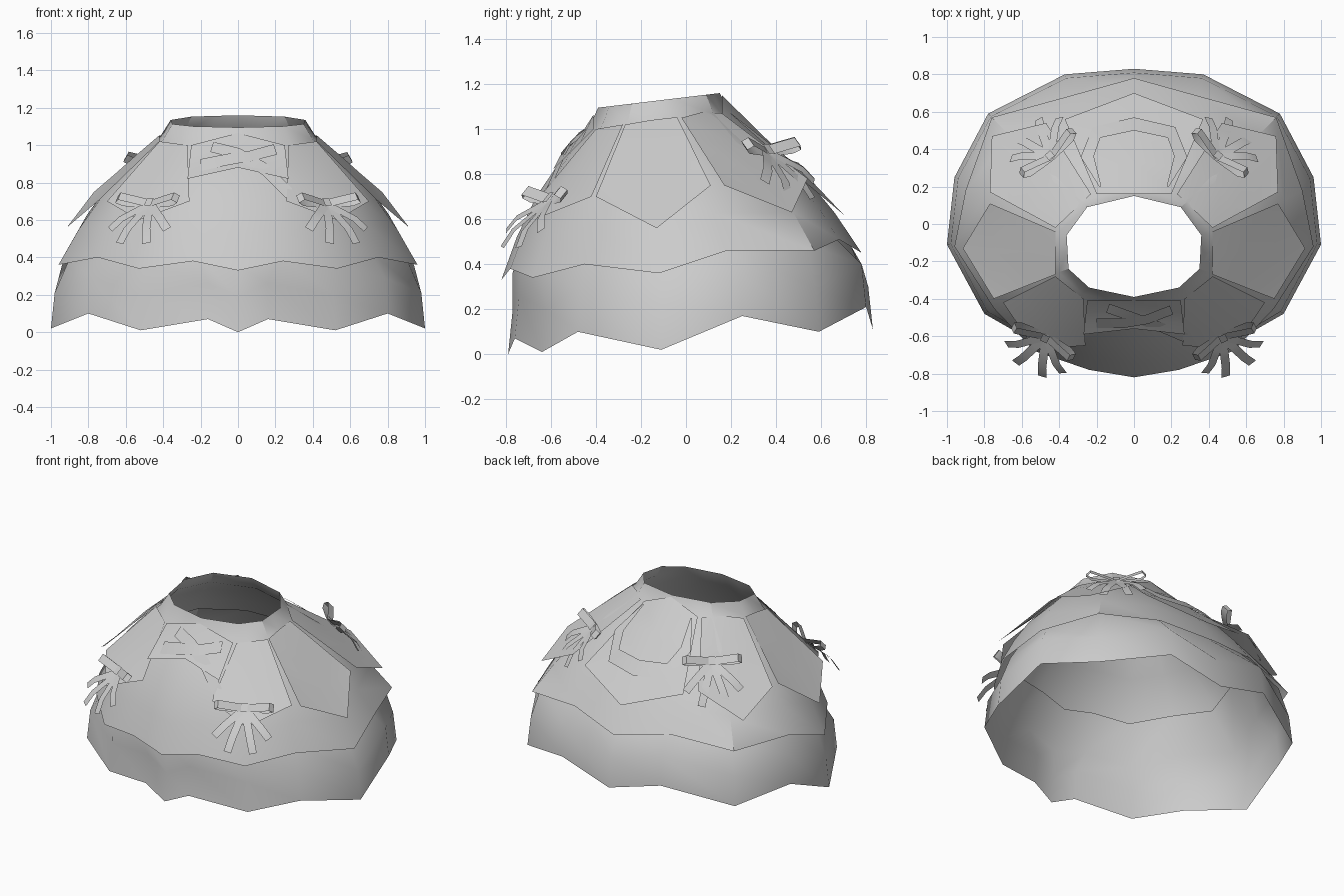
import bpy, math
from mathutils import Vector
from mathutils.bvhtree import BVHTree

cube = bpy.data.objects.get("Cube")
if cube:
    bpy.data.objects.remove(cube, do_unlink=True)

GREY = (0.6, 0.6, 0.6, 1)
cloth = bpy.data.materials.new("grey_cloth")
cloth.use_nodes = True
cloth.diffuse_color = GREY
cloth.node_tree.nodes["Principled BSDF"].inputs["Base Color"].default_value = GREY


def add_mesh(name, verts, faces):
    mesh = bpy.data.meshes.new(name)
    mesh.from_pydata([tuple(v) for v in verts], [], faces)
    mesh.materials.append(cloth)
    obj = bpy.data.objects.new(name, mesh)
    bpy.context.collection.objects.link(obj)
    bpy.ops.object.select_all(action="DESELECT")
    obj.select_set(True)
    bpy.context.view_layer.objects.active = obj
    bpy.ops.object.shade_smooth_by_angle(angle=math.radians(35))
    return obj


def grid_faces(rows, cols, closed=False):
    faces = []
    for r in range(rows - 1):
        for c in range(cols if closed else cols - 1):
            d = (c + 1) % cols
            a, b = r * cols, (r + 1) * cols
            faces.append((a + c, b + c, b + d, a + d))
    return faces


def loft(name, half_rings):
    # each half ring runs from the front centre round the left to the back centre
    verts = []
    for half in half_rings:
        verts += half + [Vector((-p.x, p.y, p.z)) for p in half[-2:0:-1]]
    cols = 2 * len(half_rings[0]) - 2
    return verts, add_mesh(name, verts, grid_faces(len(half_rings), cols, True))


def vecs(points):
    return [Vector(p) for p in points]


# Half rings that shape the skirt
waist = [Vector((x, y, 1.095 + 0.12 * (y + 0.39))) for x, y in (
    (0, -.39), (.12, -.365), (.24, -.34), (.35, -.24), (.355, -.15),
    (.36, -.06), (.25, .09), (.125, .12), (0, .15))]
band = [Vector((p.x * 1.15, (p.y + .12) * 1.15 - .12, p.z - .085)) for p in waist]
over_hem = vecs([(0, -.82, .33), (.24, -.78, .38), (.53, -.68, .34), (.75, -.45, .40),
                 (.96, -.12, .36), (.90, .18, .46), (.76, .57, .46), (.36, .68, .51),
                 (0, .78, .45)])
under_hem = vecs([(0, -.79, 0), (.16, -.76, .07), (.52, -.64, .01), (.80, -.48, .10),
                  (1, -.11, .02), (.96, .25, .17), (.78, .59, .10), (.37, .80, .21),
                  (0, .83, .11)])


def between(t):
    ring = []
    for a, b in zip(band, over_hem):
        out = Vector((b.x, b.y, .6)).normalized()
        ring.append(a.lerp(b, t) + out * .05 * math.sin(math.pi * t))
    return ring


# Overskirt with its waistband, and the underskirt beneath it
over_verts, overskirt = loft(
    "overskirt", [waist, band, between(.25), between(.5), between(.75), over_hem])
inner = [Vector((p.x * .95, p.y * .95, p.z - .02)) for p in between(.6)]
middle = [Vector((p.x * .94, p.y * .94, p.z + .03)) for p in over_hem]
lower = [Vector((p.x * .98, p.y * .975, p.z + .19)) for p in under_hem]
loft("underskirt", [inner, middle, lower, under_hem])

tree = BVHTree.FromPolygons(over_verts, [tuple(p.vertices) for p in overskirt.data.polygons])


def height(x, y):
    hit = tree.ray_cast(Vector((x, y, 3)), Vector((0, 0, -1)))[0]
    return hit.z if hit else -1


def lifted(p, gap):
    return Vector((p.x, p.y, max(p.z, height(p.x, p.y) + gap)))


# Pointed petal panels hanging from the waistband
def panel(name, tops, corners, tip, side=1):
    a, b = vecs(tops)
    c, d = vecs(corners)
    t = Vector(tip)
    top, low = [a, (a + b) / 2, b], [c, t, d]
    rows = [top] + [[p.lerp(q, k) for p, q in zip(top, low)] for k in (.33, .67)] + [low]
    verts = [lifted(p, .012) for row in rows for p in row]
    verts = [(p.x * side, p.y, p.z) for p in verts]
    add_mesh(name, verts, grid_faces(4, 3))


for label, s in (("left", 1), ("right", -1)):
    panel(label + "_side_panel", [(.42, -.27, 1.02), (.42, -.04, 1.05)],
          [(.75, -.40, .70), (.77, .11, .75)], (.915, -.13, .56), s)
    panel(label + "_rear_panel", [(.42, -.02, 1.05), (.23, .16, 1.07)],
          [(.77, .17, .75), (.47, .54, .78)], (.76, .47, .63), s)
    panel(label + "_front_panel", [(.27, -.40, 1.0), (.42, -.28, 1.02)],
          [(.26, -.65, .70), (.70, -.42, .70)], (.53, -.67, .60), s)
panel("back_panel", [(.2, .16, 1.07), (-.2, .16, 1.07)],
      [(.37, .56, .74), (-.37, .56, .74)], (0, .70, .62))
panel("front_yoke", [(-.25, -.41, 1.0), (.25, -.41, 1.0)],
      [(-.27, -.59, .82), (.27, -.59, .82)], (0, -.56, .88))


# Ribbons laid on the cloth
def drape(name, path, width, gap, taper=1):
    pts = [Vector(p) for p in path]
    verts = []
    for i, p in enumerate(pts):
        along = pts[min(i + 1, len(pts) - 1)] - pts[max(i - 1, 0)]
        across = Vector((-along.y, along.x)).normalized() * width / 2
        if i in (0, len(pts) - 1):
            across *= taper
        for q in (p - across, p + across):
            verts.append((q.x, q.y, height(q.x, q.y) + gap))
    add_mesh(name, verts, grid_faces(len(pts), 2))


drape("back_swag", [(-.18, .20), (-.25, .36), (-.20, .49), (0, .535), (.20, .49),
                    (.25, .36), (.18, .20)], .07, .035, .15)
drape("front_ribbon_down", [(-.14, -.45), (0, -.50), (.14, -.55), (.28, -.61)], .05, .03)
drape("front_ribbon_up", [(-.20, -.53), (-.05, -.53), (.07, -.51), (.20, -.46)], .05, .04)


# Bows: two loops and four fanned tails, drawn in a frame on the cloth
def strip(name, path, across):
    verts = [q for p in path for q in (p - across, p + across)]
    add_mesh(name, verts, grid_faces(len(path), 2))


def bow(name, x, y, heading):
    out = Vector((math.cos(heading), math.sin(heading), 0))
    side = Vector((-out.y, out.x, 0))
    slope = math.radians(48)
    down = out * math.cos(slope) - Vector((0, 0, math.sin(slope)))
    normal = out * math.sin(slope) + Vector((0, 0, math.cos(slope)))
    c = Vector((x, y, height(x, y))) + normal * .05
    for s in (-1, 1):
        loop = [(0, 0), (.09, .035), (.16, .06), (.185, .035), (.15, .01), (.07, 0), (0, -.005)]
        strip(name + "_loop", [c + side * s * a + normal * b for a, b in loop], down * .026)
        for a, b in ((.17, .19), (.08, .29)):
            path = [c + (side * s * a + down * b) * k + normal * .04 * math.sin(3 * k) * k
                    for k in (0, .35, .7, 1)]
            across = (side * b - down * s * a).normalized() * .024
            strip(name + "_tail", path, across)
    knot = [c - side * .02 + normal * .015, c + side * .02 + normal * .015]
    strip(name + "_knot", knot, down * .028)


for label, s in (("left", 1), ("right", -1)):
    for place, x, y, turn in (("front", .455, -.57, -63), ("back", .42, .33, 50)):
        a = math.radians(turn if s > 0 else 180 - turn)
        bow(label + "_" + place + "_bow", x * s, y, a)
